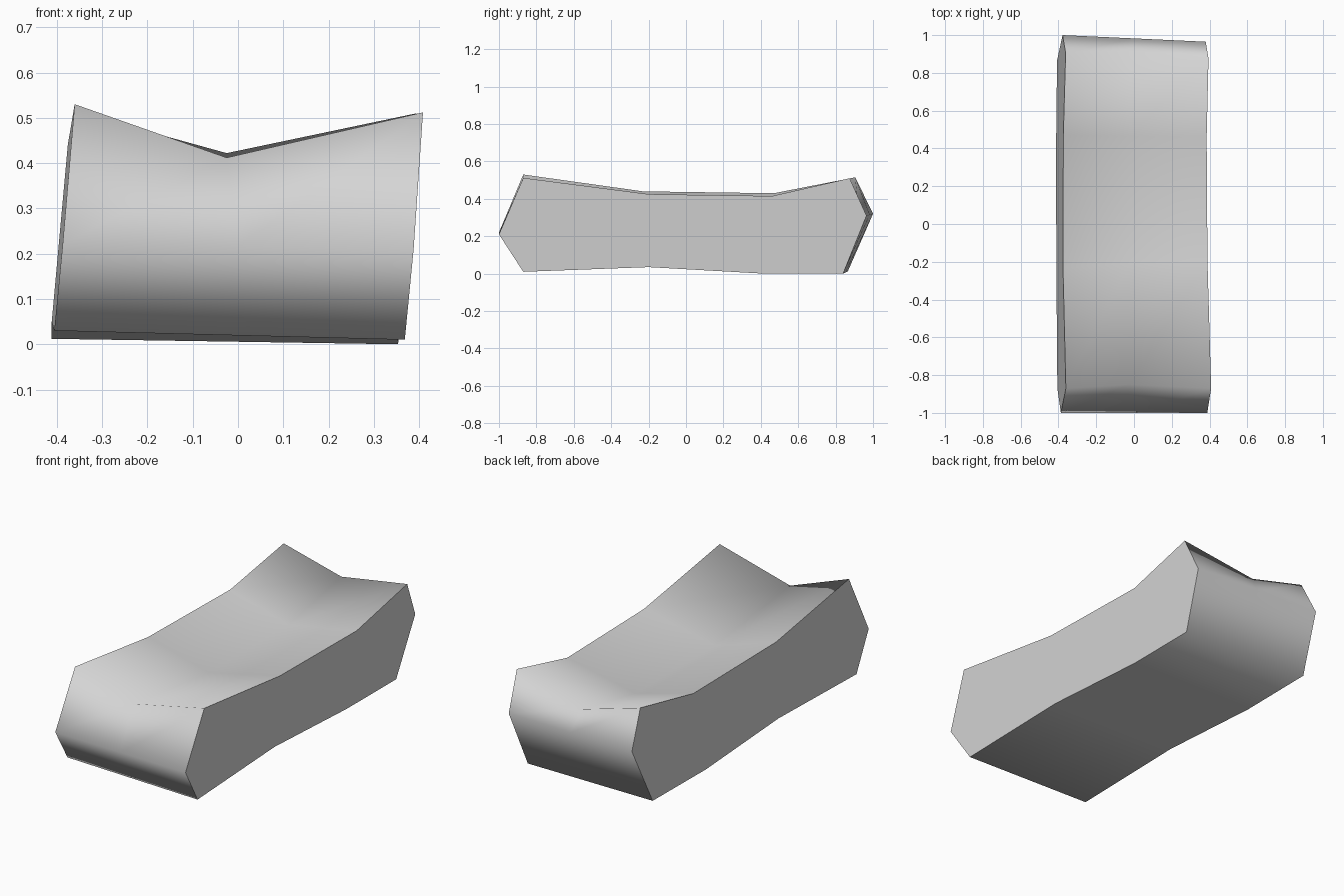
import bpy
import bmesh
from mathutils import Vector

default_cube = bpy.data.objects.get("Cube")
if default_cube:
    bpy.data.objects.remove(default_cube, do_unlink=True)

# Side outlines as (y, z), starting at the front nose and running over the top
right_outline = [(-1, .22), (-.87, .53), (-.23, .44), (.47, .43), (.905, .515),
                 (1, .32), (.865, .012), (.42, .012), (-.2, .05), (-.87, .03)]
left_outline = [(-1, .21), (-.87, .512), (-.2, .425), (.46, .415), (.875, .51),
                (.965, .31), (.84, 0), (.42, 0), (-.2, .035), (-.87, .01)]
# Valley along the top as (y, z), keyed by outline point
valley = {1: (-.85, .412), 2: (-.21, .335), 3: (.465, .335), 4: (.915, .422)}


def right_side(y, z):
    """Place an outline point on the leaning right side."""
    return Vector((-.418 + .09 * z + .011 * abs(y), y, z))


def left_side(y, z):
    """Place an outline point on the leaning left side."""
    return Vector((.353 + .08 * z + .01 * y * y - .008 * y, y, z))


# Three cross-sections: right side, sagging middle, left side
right_points = [right_side(y, z) for y, z in right_outline]
left_points = [left_side(y, z) for y, z in left_outline]
middle_points = []
for index, (a, b) in enumerate(zip(right_points, left_points)):
    point = (a + b) / 2
    if index in valley:
        point = Vector((-.025, *valley[index]))
    middle_points.append(point)

bm = bmesh.new()
rings = [[bm.verts.new(p) for p in points]
         for points in (right_points, middle_points, left_points)]
count = len(right_points)

# Smooth skin around the block
for ring, following in zip(rings, rings[1:]):
    for i in range(count):
        j = (i + 1) % count
        face = bm.faces.new((ring[i], ring[j], following[j], following[i]))
        face.smooth = True

# Flat side caps with sharp rims
for ring in (rings[0], rings[-1]):
    cap = bm.faces.new(ring)
    cap.smooth = False
    for edge in cap.edges:
        edge.smooth = False
bmesh.ops.recalc_face_normals(bm, faces=bm.faces)

mesh = bpy.data.meshes.new("saddle_block")
bm.to_mesh(mesh)
bm.free()
block = bpy.data.objects.new("saddle_block", mesh)
bpy.context.collection.objects.link(block)

# Plain grey material
grey = bpy.data.materials.new("light_grey")
grey.use_nodes = True
colour = (.66, .66, .66, 1)
grey.diffuse_color = colour
grey.node_tree.nodes["Principled BSDF"].inputs["Base Color"].default_value = colour
mesh.materials.append(grey)
